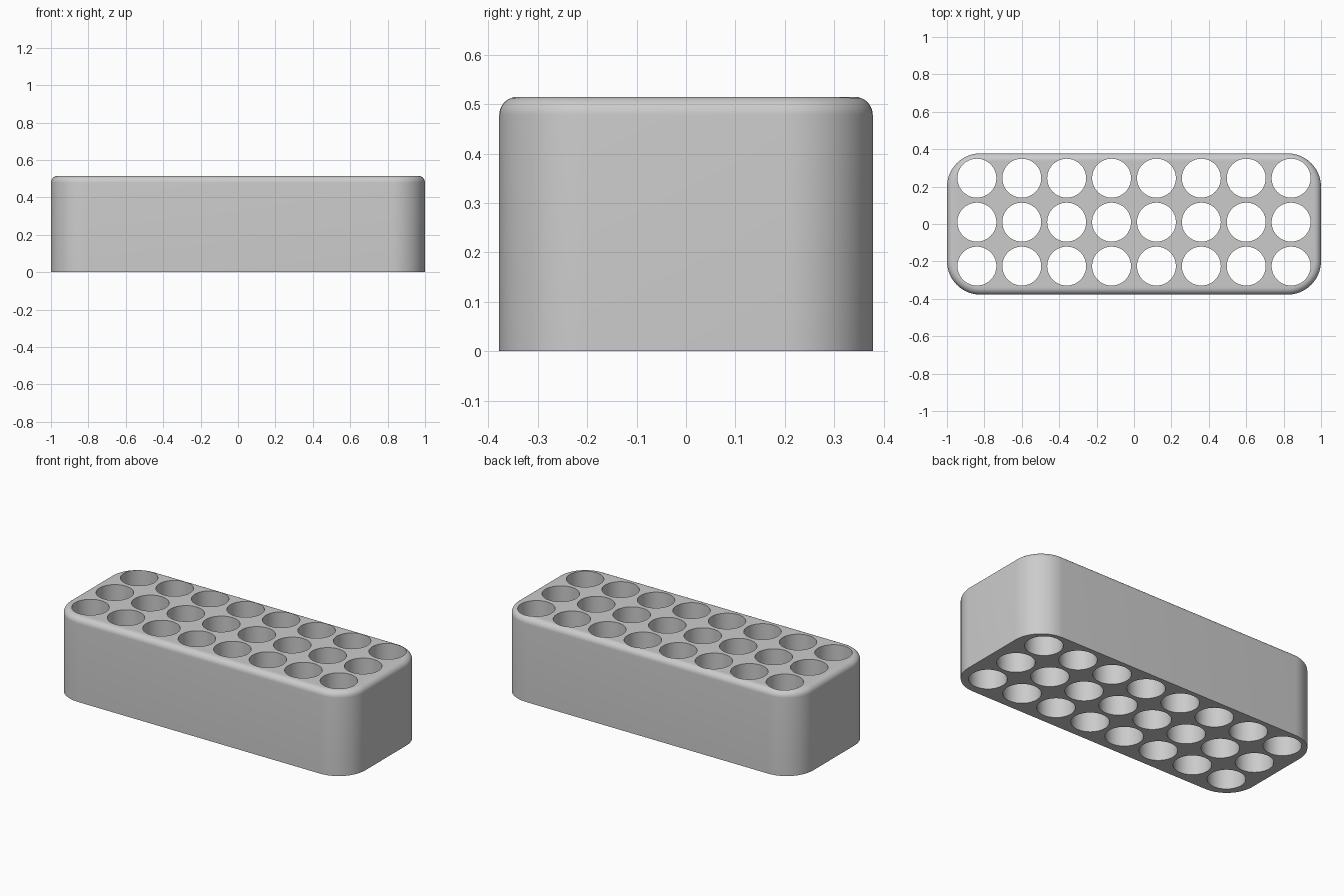
import bpy, bmesh, math

if "Cube" in bpy.data.objects:
    bpy.data.objects.remove(bpy.data.objects["Cube"])

W, D, H = 2.0, 0.756, 0.515      # block size
CORNER, FILLET = 0.18, 0.037     # vertical corner radius, top edge rounding
HOLE_R, PITCH_X, PITCH_Y, SHIFT_Y = 0.104, 0.24, 0.235, 0.01

gray = bpy.data.materials.new("light gray")
gray.diffuse_color = (0.6, 0.6, 0.6, 1)
gray.use_nodes = True
gray.node_tree.nodes["Principled BSDF"].inputs["Base Color"].default_value = gray.diffuse_color


def new_object(name, bm):
    bmesh.ops.recalc_face_normals(bm, faces=bm.faces)
    mesh = bpy.data.meshes.new(name)
    bm.to_mesh(mesh)
    bm.free()
    mesh.materials.append(gray)
    obj = bpy.data.objects.new(name, mesh)
    bpy.context.collection.objects.link(obj)
    return obj


def rounded_ring(bm, inset, z, steps=14):
    """Rounded rectangle of vertices, shrunk by inset."""
    r = CORNER - inset
    ring = []
    for q, (sx, sy) in enumerate([(1, 1), (-1, 1), (-1, -1), (1, -1)]):
        for i in range(steps + 1):
            a = math.pi / 2 * (q + i / steps)
            ring.append(bm.verts.new((sx * (W / 2 - CORNER) + r * math.cos(a),
                                      sy * (D / 2 - CORNER) + r * math.sin(a), z)))
    return ring


# Block: straight sides with a rounded top edge
bm = bmesh.new()
levels = [(0, 0)]
for i in range(9):
    a = math.pi / 2 * i / 8
    levels.append((FILLET * (1 - math.cos(a)), H - FILLET + FILLET * math.sin(a)))
rings = [rounded_ring(bm, inset, z) for inset, z in levels]
for low, high in zip(rings, rings[1:]):
    for i in range(len(low)):
        j = (i + 1) % len(low)
        bm.faces.new((low[i], low[j], high[j], high[i]))
bm.faces.new(rings[0][::-1])
bm.faces.new(rings[-1])
block = new_object("holder_block", bm)

# Cutter: grid of 8 x 3 cylinders passing right through
bm = bmesh.new()
for ix in range(8):
    for iy in range(3):
        tube = bmesh.ops.create_cone(bm, cap_ends=True, segments=64, radius1=HOLE_R,
                                     radius2=HOLE_R, depth=H + 0.4)
        bmesh.ops.translate(bm, verts=tube["verts"],
                            vec=((ix - 3.5) * PITCH_X, (iy - 1) * PITCH_Y + SHIFT_Y, H / 2))
cutter = new_object("hole_cutter", bm)
cutter.hide_render = True

# Cut the holes, then drop the cutter
cut = block.modifiers.new("holes", 'BOOLEAN')
cut.operation, cut.solver, cut.object = 'DIFFERENCE', 'EXACT', cutter
bpy.context.view_layer.objects.active = block
block.select_set(True)
bpy.ops.object.modifier_apply(modifier=cut.name)
bpy.data.objects.remove(cutter)

bpy.ops.object.shade_smooth_by_angle(angle=math.radians(30))
